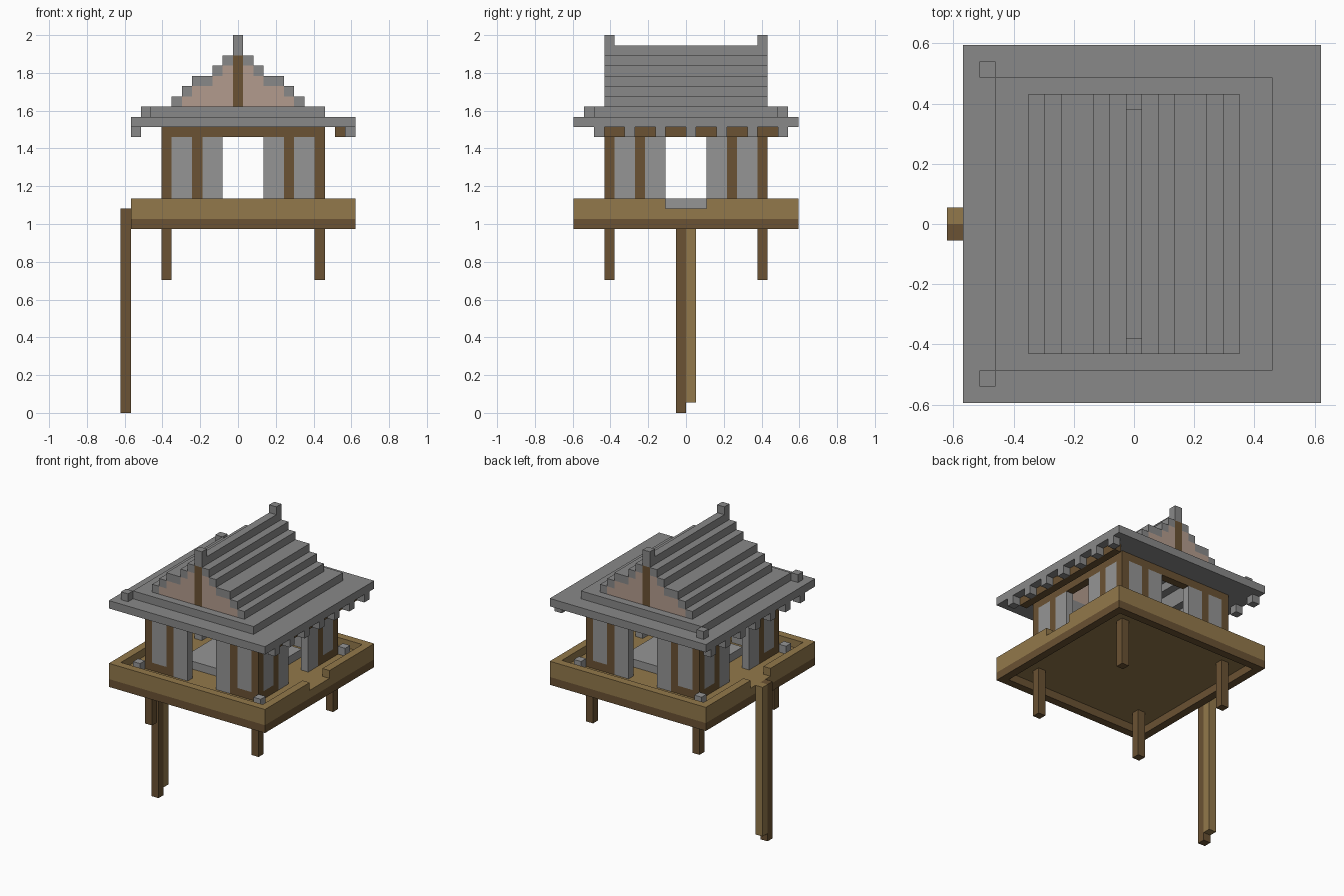
import bpy
import bmesh
from mathutils import Matrix, Vector

cube = bpy.data.objects.get("Cube")
if cube:
    bpy.data.objects.remove(cube, do_unlink=True)

U = 2 / 37                        # size of one block
ORIGIN = Vector((11.5, 11, 0))    # grid point that sits at the world origin


def material(name, r, g, b):
    m = bpy.data.materials.new(name)
    m.use_nodes = True
    m.diffuse_color = (r, g, b, 1)
    m.node_tree.nodes["Principled BSDF"].inputs["Base Color"].default_value = (r, g, b, 1)
    return m


ROOF = material("roof_grey", .25, .25, .25)
PANEL = material("panel_grey", .30, .30, .30)
DARK = material("dark_wood", .145, .085, .033)
LIGHT = material("light_wood", .29, .19, .07)
PLASTER = material("gable_plaster", .45, .33, .27)


def part(name, mat, boxes):
    """Join boxes given as (x0, x1, y0, y1, z0, z1) in grid blocks."""
    bm = bmesh.new()
    for x0, x1, y0, y1, z0, z1 in boxes:
        centre = (Vector((x0 + x1, y0 + y1, z0 + z1)) / 2 - ORIGIN) * U
        size = Vector((x1 - x0, y1 - y0, z1 - z0)) * U
        bmesh.ops.create_cube(bm, size=1, matrix=Matrix.LocRotScale(centre, None, size))
    mesh = bpy.data.meshes.new(name)
    bm.to_mesh(mesh)
    bm.free()
    mesh.materials.append(mat)
    ob = bpy.data.objects.new(name, mesh)
    bpy.context.collection.objects.link(ob)
    return ob


def ring(x0, x1, y0, y1, z0, z1, tx=1, ty=1):
    """Four boxes forming a rectangular frame."""
    return [(x0, x1, y0, y0 + ty, z0, z1), (x0, x1, y1 - ty, y1, z0, z1),
            (x0, x0 + tx, y0 + ty, y1 - ty, z0, z1), (x1 - tx, x1, y0 + ty, y1 - ty, z0, z1)]


# Support pole and short legs
part("pole_dark_half", DARK, [(0, 1, 10, 11, 0, 20)])
part("pole_light_half", LIGHT, [(0, 1, 11, 12, 1, 20)])
part("legs", DARK, [(x, x + 1, y, y + 1, 13, 19) for x in (4, 19) for y in (3, 18)])

# Base tray, with a gap in the rim on both sides
part("tray_lower_rim", DARK, ring(1, 23, 0, 22, 18, 19))
part("tray_floor", LIGHT, [(2, 22, 1, 21, 19, 20)])
part("tray_rim", LIGHT, ring(1, 23, 0, 22, 19, 20))
part("tray_upper_rim", LIGHT,
     [(1, 23, y, y + 1, 20, 21) for y in (0, 21)]
     + [(x, x + 1, y, y + 8, 20, 21) for x in (1, 22) for y in (1, 13)])
part("floor_mat", PANEL, [(7, 17, 6, 16, 20, 21)])
part("corner_stones", PANEL, [(x, x + 1, y, y + 1, 20, 21) for x in (3, 20) for y in (2, 19)])

# House walls: corner posts, middle posts, panels and door panels
posts = [(x, x + 1, y, y + 1, 20, 27) for x in (4, 19) for y in (3, 18)]
sills, panels = [], []
for y in (3, 18):
    for x in (7, 16):
        posts.append((x, x + 1, y, y + 1, 20, 27))
    for x in (5, 17):
        sills.append((x, x + 2, y, y + 1, 20, 21))
        panels.append((x, x + 2, y, y + 1, 21, 27))
    for x in (8, 14):
        panels.append((x, x + 2, y, y + 1, 20, 27))
for x in (4, 19):
    for y in (6, 15):
        posts.append((x, x + 1, y, y + 1, 20, 27))
    for y in (4, 16):
        sills.append((x, x + 1, y, y + 2, 20, 21))
        panels.append((x, x + 1, y, y + 2, 21, 27))
    for y in (7, 13):
        panels.append((x, x + 1, y, y + 2, 20, 27))
part("wall_posts", DARK, posts)
part("wall_sills", DARK, sills)
part("wall_panels", PANEL, panels)
part("wall_top_beam", DARK, ring(4, 20, 3, 19, 27, 28))

# Eaves with rafter ends
part("eaves", ROOF, ring(1, 23, 0, 22, 28, 29, 4, 4))
part("upper_eaves", ROOF, ring(3, 20, 2, 20, 29, 30, 3, 2))
part("eave_corner_blocks", ROOF, [(2, 3, y, y + 1, 29, 30) for y in (1, 20)])
part("rafter_ends", ROOF, [(x, x + 1, y, y + 1, 27, 28) for x in (1, 22) for y in range(2, 21, 3)])
part("eave_beam", DARK, [(21, 22, 3, 20, 27, 28)])

# Stepped gable roof: each level has an outer and an inner edge
edges = [5, 6, 7, 9, 10]
steps, gables = [], []
for z, (outer, inner) in enumerate(zip(edges, edges[1:]), start=30):
    steps += [(outer, inner, 3, 19, z, z + 1), (23 - inner, 23 - outer, 3, 19, z, z + 1)]
    for y in (3, 18):
        gables += [(inner, 11, y, y + 1, z, z + 1), (12, 23 - inner, y, y + 1, z, z + 1)]
steps += [(10, 11, 3, 19, 34, 35), (12, 13, 3, 19, 34, 35), (11, 12, 4, 18, 34, 35)]
part("roof_steps", ROOF, steps)
part("gable_walls", PLASTER, gables)
part("gable_posts", DARK, [(11, 12, y, y + 1, 30, 35) for y in (3, 18)])
part("ridge", ROOF, [(11, 12, 3, 19, 35, 36)])
part("ridge_finials", ROOF, [(11, 12, y, y + 1, 36, 37) for y in (3, 18)])
